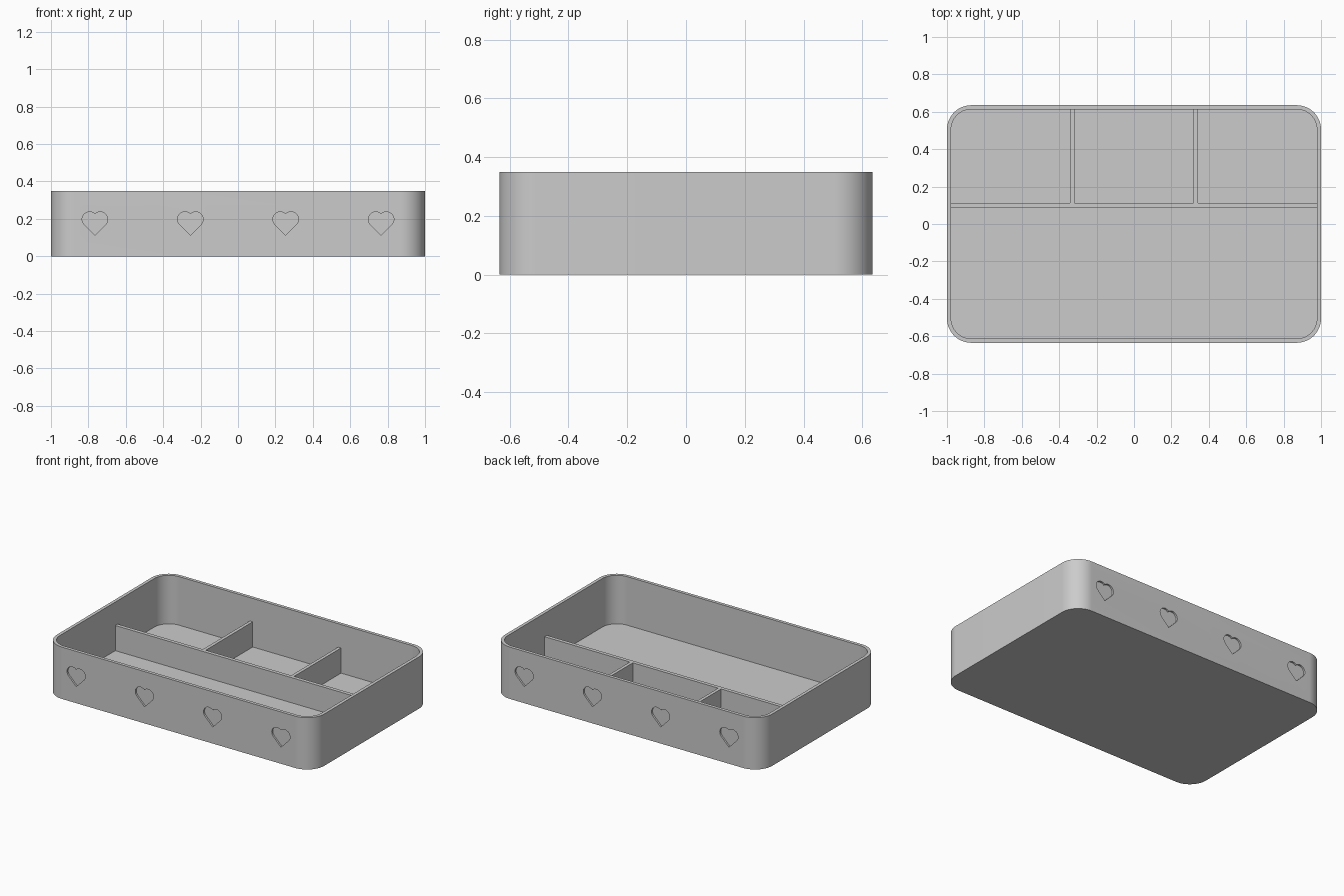
import bpy, bmesh
from math import sin, cos, pi, sqrt

W, D, H = 2.0, 1.27, 0.35          # overall size
WALL, RADIUS = 0.022, 0.13
DIVIDER_TOP = 0.192
HEART, ENGRAVE = 0.08, 0.012       # heart square side, engraving depth

cube = bpy.data.objects.get("Cube")
if cube:
    bpy.data.objects.remove(cube, do_unlink=True)

grey = bpy.data.materials.new("plain grey")
grey.use_nodes = True
grey.diffuse_color = (0.6, 0.6, 0.6, 1)
grey.node_tree.nodes["Principled BSDF"].inputs["Base Color"].default_value = (0.6, 0.6, 0.6, 1)


def make_object(name, bm):
    bmesh.ops.recalc_face_normals(bm, faces=bm.faces)
    mesh = bpy.data.meshes.new(name)
    bm.to_mesh(mesh)
    bm.free()
    mesh.materials.append(grey)
    obj = bpy.data.objects.new(name, mesh)
    bpy.context.collection.objects.link(obj)
    return obj


def rounded_rect(w, d, r, steps=24):
    points = []
    for k, (sx, sy) in enumerate([(1, 1), (-1, 1), (-1, -1), (1, -1)]):
        for i in range(steps + 1):
            a = (k + i / steps) * pi / 2
            points.append((sx * (w / 2 - r) + r * cos(a), sy * (d / 2 - r) + r * sin(a)))
    return points


def bridge(bm, a, b):
    for i in range(len(a)):
        j = (i + 1) % len(a)
        bm.faces.new((a[i], a[j], b[j], b[i]))


def heart_outline(s, steps=20):
    # two half circles on the upper sides of a square standing on its corner
    c = s * sqrt(2) / 4
    points = [(0, -2 * c)]
    for cx, start in ((c, -pi / 4), (-c, pi / 4)):
        for i in range(steps + 1):
            a = start + pi * i / steps
            points.append((cx + s / 2 * cos(a), c + s / 2 * sin(a)))
    # drop the doubled point in the cleft
    del points[steps + 1]
    return points


def box(name, x0, x1, y0, y1, z0, z1):
    bm = bmesh.new()
    bmesh.ops.create_cube(bm, size=1)
    for v in bm.verts:
        v.co = ((x0 + x1) / 2 + v.co.x * (x1 - x0),
                (y0 + y1) / 2 + v.co.y * (y1 - y0),
                (z0 + z1) / 2 + v.co.z * (z1 - z0))
    return make_object(name, bm)


# Tray shell: outer wall, rim, inner wall and floor
bm = bmesh.new()
outer = rounded_rect(W, D, RADIUS)
inner = rounded_rect(W - 2 * WALL, D - 2 * WALL, RADIUS - WALL)
rings = [[bm.verts.new((x, y, z)) for x, y in outline]
         for outline, z in ((outer, 0), (outer, H), (inner, H), (inner, WALL))]
for lower, upper in zip(rings, rings[1:]):
    bridge(bm, lower, upper)
bm.faces.new(rings[0])
bm.faces.new(rings[-1])
tray = make_object("tray", bm)

# Heart engravings along the front and back walls
bm = bmesh.new()
for side in (-1, 1):
    for k in range(4):
        cx = (k - 1.5) * 0.51
        near, far = [[bm.verts.new((cx + x, side * y, H / 2 - 0.006 + z))
                      for x, z in heart_outline(HEART)]
                     for y in (D / 2 - ENGRAVE, D / 2 + 0.03)]
        bridge(bm, near, far)
        bm.faces.new(near)
        bm.faces.new(far)
cutter = make_object("heart_cutter", bm)
cutter.hide_render = True

cut = tray.modifiers.new("engrave", "BOOLEAN")
cut.operation = "DIFFERENCE"
cut.solver = "EXACT"
cut.object = cutter
bpy.context.view_layer.objects.active = tray
tray.select_set(True)
bpy.ops.object.modifier_apply(modifier=cut.name)
bpy.data.objects.remove(cutter, do_unlink=True)
bpy.ops.object.shade_smooth_by_angle(angle=pi / 6)

# Long divider and two short dividers behind it
e = WALL / 2
box("long_divider", -W / 2 + e, W / 2 - e, 0.087, 0.112, e, DIVIDER_TOP)
for name, x in (("right_divider", -0.33), ("left_divider", 0.33)):
    box(name, x - e, x + e, 0.1, D / 2 - WALL + 0.005, e, DIVIDER_TOP)
